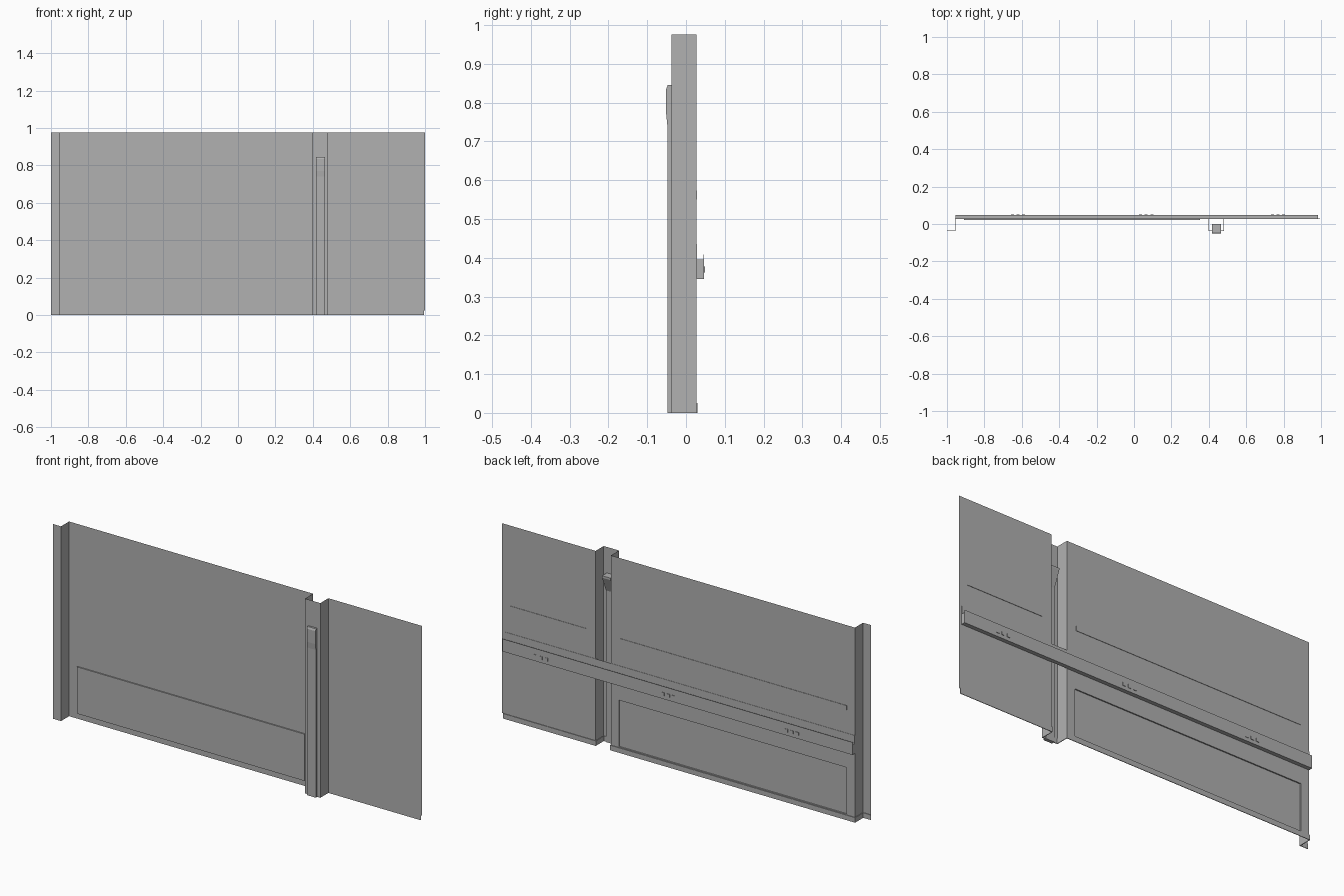
import bpy, bmesh

if "Cube" in bpy.data.objects:
    bpy.data.objects.remove(bpy.data.objects["Cube"])

H = 0.975                  # wall height
ZB = 0.025                 # top of base strip
YB, YF = 0.027, -0.037     # main wall plane, front plane of pilasters

grey = bpy.data.materials.new("dark_grey")
grey.diffuse_color = (0.44, 0.44, 0.44, 1)
grey.use_nodes = True
grey.node_tree.nodes["Principled BSDF"].inputs["Base Color"].default_value = grey.diffuse_color


def finish(name, bm):
    bmesh.ops.remove_doubles(bm, verts=bm.verts, dist=1e-5)
    bmesh.ops.recalc_face_normals(bm, faces=bm.faces)
    me = bpy.data.meshes.new(name)
    bm.to_mesh(me)
    bm.free()
    me.materials.append(grey)
    ob = bpy.data.objects.new(name, me)
    bpy.context.collection.objects.link(ob)
    return ob


def quad(bm, pts):
    bm.faces.new([bm.verts.new(p) for p in pts])


def box(name, x, y, z):
    bm = bmesh.new()
    bmesh.ops.create_cube(bm, size=1)
    for v in bm.verts:
        v.co = [lo + (c + 0.5) * (hi - lo) for c, (lo, hi) in zip(v.co, (x, y, z))]
    return finish(name, bm)


def extrude_profile(name, pts, axis, a, b):
    """Closed prism of a 2D profile; axis 'x' uses (y, z), axis 'z' uses (x, y)."""
    bm = bmesh.new()
    place = (lambda p, t: (t, p[0], p[1])) if axis == 'x' else (lambda p, t: (p[0], p[1], t))
    f = bm.faces.new([bm.verts.new(place(p, a)) for p in pts])
    new = bmesh.ops.extrude_face_region(bm, geom=[f])['geom']
    d = place((0, 0), b - a)
    bmesh.ops.translate(bm, vec=d, verts=[v for v in new if isinstance(v, bmesh.types.BMVert)])
    return finish(name, bm)


def rect(x0, x1, z0, z1, y):
    return [(x0, y, z0), (x1, y, z0), (x1, y, z1), (x0, y, z1)]


# Folded sheet wall; the wide bay carries an embossed lower panel
profile = [(-1, YF), (-0.955, YF), (-0.955, YB), (0.397, YB), (0.397, YF),
           (0.482, YF), (0.482, YB), (1, YB)]
bm = bmesh.new()
for i, (p, q) in enumerate(zip(profile, profile[1:])):
    if i == 2:
        rings = [rect(p[0], q[0], ZB, H, YB), rect(-0.908, 0.353, 0.028, 0.262, YB),
                 rect(-0.908, 0.353, 0.028, 0.262, YB - 0.006)]
        for a, b in zip(rings, rings[1:]):
            for k in range(4):
                n = (k + 1) % 4
                quad(bm, [a[k], a[n], b[n], b[k]])
        quad(bm, rings[-1])
    else:
        quad(bm, [(*p, ZB), (*q, ZB), (*q, H), (*p, H)])
finish("wall_sheet", bm)

# Base strip, flush with the wall in front and slightly thicker behind
t = 0.003
back = [(-1, YF + t), (-0.958, YF + t), (-0.958, YB + t), (0.4, YB + t), (0.4, YF + t),
        (0.479, YF + t), (0.479, YB + t), (0.994, YB + t)]
front = profile[:-1] + [(0.994, YB)]
extrude_profile("base_strip", back + front[::-1], 'z', 0, ZB)

# Pilaster pipe with a slightly thicker head and a tapered hopper behind it
extrude_profile("pilaster_pipe", [(-0.048, 0), (-0.031, 0), (-0.031, 0.76), (0, 0.835), (0, 0.845),
                                  (-0.047, 0.845), (-0.051, 0.835), (-0.051, 0.77), (-0.048, 0.74)],
                'x', 0.417, 0.465)

# Back rail: flange on the wall, box section and small top lip
extrude_profile("back_rail", [(YB, 0.345), (0.047, 0.345), (0.047, 0.408), (0.0455, 0.408),
                              (0.0455, 0.395), (0.0285, 0.395), (0.0285, 0.435), (YB, 0.435)],
                'x', -0.955, 0.985)

# Small fasteners on the rail in three groups
for g, cx in enumerate((-0.62, 0.065, 0.77)):
    for k in (-1, 0, 1):
        x = cx + k * 0.03
        box(f"rail_fastener_{g}_{k + 1}", (x - 0.008, x + 0.008), (0.046, 0.0495), (0.362, 0.378))

# Thin upper strips on the back of the wall
for name, x in (("upper_strip_wide", (-0.91, 0.345)), ("upper_strip_narrow", (0.535, 0.955))):
    box(name, x, (YB, YB + 0.002), (0.55, 0.573))
